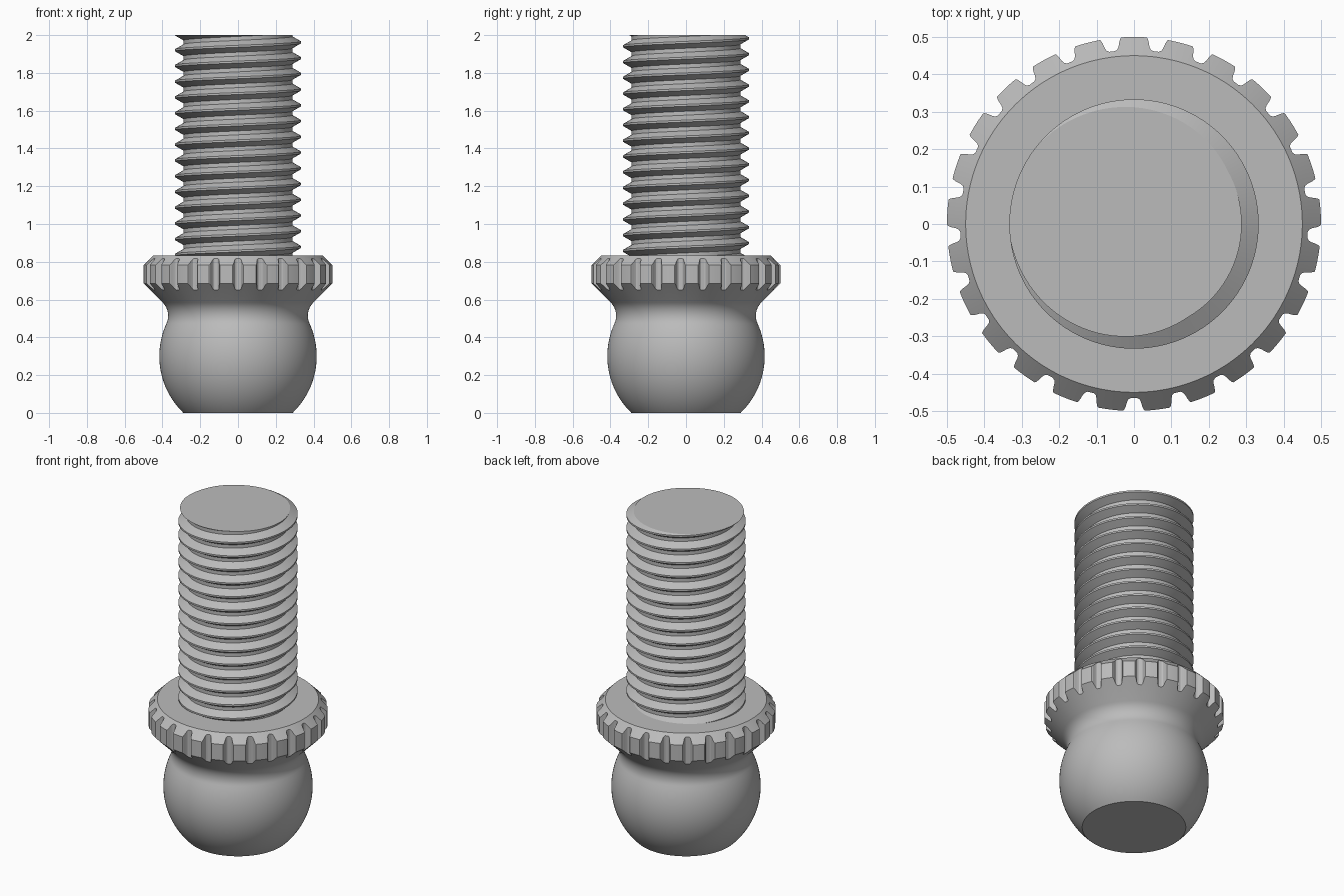
import bpy, bmesh
from math import cos, sin, pi, radians, asin, tau, floor

cube = bpy.data.objects.get("Cube")
if cube:
    bpy.data.objects.remove(cube, do_unlink=True)

PITCH = 1 / 12
CREST, ROOT = 1 / 3, 0.288
COLLAR_TOP = 0.833
TEETH = 25

steel = bpy.data.materials.new("grey steel")
steel.use_nodes = True
GREY = (0.5, 0.5, 0.5, 1)
steel.diffuse_color = GREY
steel.node_tree.nodes["Principled BSDF"].inputs["Base Color"].default_value = GREY


def make_object(name, bm):
    bmesh.ops.recalc_face_normals(bm, faces=bm.faces)
    mesh = bpy.data.meshes.new(name)
    bm.to_mesh(mesh)
    bm.free()
    mesh.materials.append(steel)
    obj = bpy.data.objects.new(name, mesh)
    bpy.context.collection.objects.link(obj)
    return obj


def select_only(obj):
    bpy.ops.object.select_all(action="DESELECT")
    obj.select_set(True)
    bpy.context.view_layer.objects.active = obj


def arc(cr, cz, radius, start, end, steps):
    angles = [radians(start + (end - start) * i / steps) for i in range(steps + 1)]
    return [(cr + radius * cos(a), cz + radius * sin(a)) for a in angles]


def lathe(profile, segments):
    bm = bmesh.new()
    rings = [[bm.verts.new((r * cos(tau * i / segments), r * sin(tau * i / segments), z))
              for i in range(segments)] for r, z in profile]
    for low, high in zip(rings, rings[1:]):
        for i in range(segments):
            j = (i + 1) % segments
            bm.faces.new((low[i], low[j], high[j], high[i]))
    bm.faces.new(rings[0])
    bm.faces.new(rings[-1])
    return bm


# Ball, filleted neck and chamfered collar in one turned profile
profile = arc(0, 0.3, 0.4167, -46.05, 24.5, 24)
profile += arc(0.470, 0.514, 0.1, 204.5, 135, 10)[1:]
profile += [(0.5, 0.685), (0.5, 0.783), (0.45, COLLAR_TOP)]
body = make_object("ball_and_collar", lathe(profile, 150))

# Gear-shaped prism that trims the grip notches into the collar rim
half_tooth = [(0.030, 0.503), (0.036, 0.498), (0.040, 0.489), (0.043, 0.477),
              (0.047, 0.469), (0.054, 0.465)]
tooth = [(-s, r) for s, r in reversed(half_tooth)] + [(0, 0.504)] + half_tooth
bm = bmesh.new()
outline = []
for k in range(TEETH):
    for s, r in tooth:
        a = pi / 2 + tau * k / TEETH + s / 0.5
        outline.append(bm.verts.new((r * cos(a), r * sin(a), -0.2)))
face = bm.faces.new(outline)
extruded = bmesh.ops.extrude_face_region(bm, geom=[face])["geom"]
bmesh.ops.translate(bm, vec=(0, 0, 1.4),
                    verts=[g for g in extruded if isinstance(g, bmesh.types.BMVert)])
trimmer = make_object("notch_trimmer", bm)
trimmer.hide_render = True

trim = body.modifiers.new("grip notches", "BOOLEAN")
trim.operation = "INTERSECT"
trim.solver = "EXACT"
trim.object = trimmer
select_only(body)
bpy.ops.object.modifier_apply(modifier=trim.name)
bpy.data.objects.remove(trimmer, do_unlink=True)

# Threaded shank: a right-handed helical sweep of one thread, cut flat on top
SEG = 96
section = [(-1 / 16, CREST), (1 / 16, CREST), (3 / 8, ROOT), (5 / 8, ROOT)]
turns = 18
phase = radians(165)
bm = bmesh.new()
rows = []
for t in range(turns + 1):
    for f, r in section:
        row = []
        for i in range(SEG + 1):
            a = tau * i / SEG
            z = 2 + PITCH * (t - turns + 2 + f + i / SEG)
            row.append(bm.verts.new((r * cos(a + phase), r * sin(a + phase), z)))
        rows.append(row)
for low, high in zip(rows, rows[1:]):
    for i in range(SEG):
        bm.faces.new((low[i], low[i + 1], high[i + 1], high[i]))
bmesh.ops.remove_doubles(bm, verts=bm.verts, dist=1e-5)
for height, up in ((2, 1), (COLLAR_TOP - 0.05, -1)):
    cut = bmesh.ops.bisect_plane(bm, geom=bm.verts[:] + bm.edges[:] + bm.faces[:],
                                 plane_co=(0, 0, height), plane_no=(0, 0, up),
                                 clear_outer=True, dist=1e-6)
    rim = [g for g in cut["geom_cut"] if isinstance(g, bmesh.types.BMEdge)]
    bmesh.ops.contextual_create(bm, geom=rim)
shank = make_object("threaded_shank", bm)

for obj in (body, shank):
    select_only(obj)
    bpy.ops.object.shade_smooth_by_angle(angle=radians(25))
